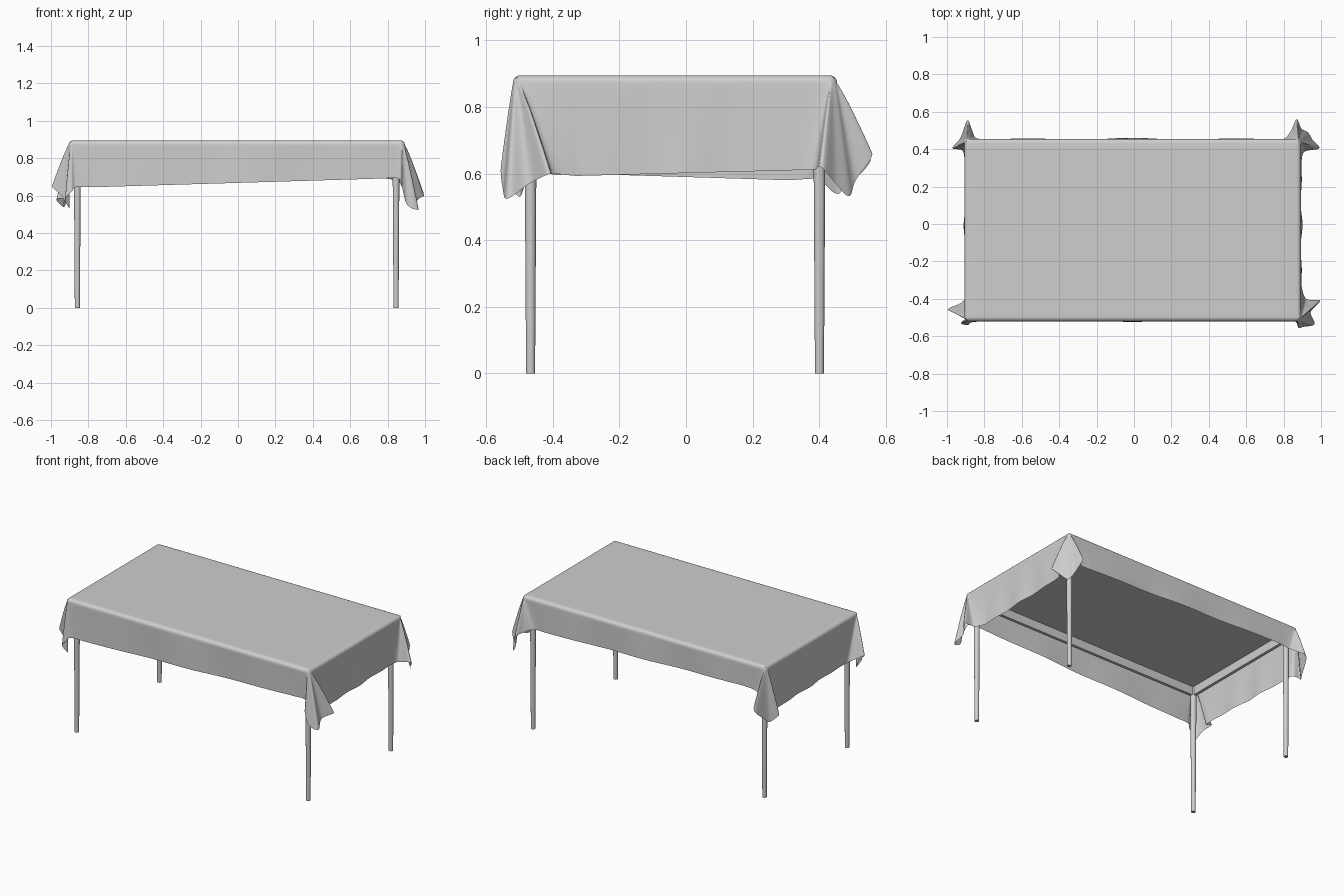
import bpy, bmesh, math
from mathutils import Vector

if "Cube" in bpy.data.objects:
    bpy.data.objects.remove(bpy.data.objects["Cube"])

CX, CY = -0.007, -0.033          # table centre
TOP = 0.895                      # cloth top height
HX, HY, R = 0.877, 0.465, 0.022  # flat part of cloth and edge rounding


def material(name, c):
    m = bpy.data.materials.new(name)
    m.diffuse_color = (c, c, c, 1)
    m.use_nodes = True
    m.node_tree.nodes["Principled BSDF"].inputs["Base Color"].default_value = m.diffuse_color
    return m


cloth_mat = material("light grey", 0.62)


def finish(bm, name, smooth):
    me = bpy.data.meshes.new(name)
    bmesh.ops.recalc_face_normals(bm, faces=bm.faces)
    bm.to_mesh(me)
    bm.free()
    ob = bpy.data.objects.new(name, me)
    bpy.context.collection.objects.link(ob)
    me.materials.append(cloth_mat)
    for p in me.polygons:
        p.use_smooth = smooth
    return ob


def box(name, x0, x1, y0, y1, z0, z1):
    bm = bmesh.new()
    bmesh.ops.create_cube(bm, size=1)
    for v in bm.verts:
        v.co = ((x0 + x1) / 2 + v.co.x * (x1 - x0),
                (y0 + y1) / 2 + v.co.y * (y1 - y0),
                (z0 + z1) / 2 + v.co.z * (z1 - z0))
    return finish(bm, name, False)


# Table top
box("table_top", CX - 0.89, CX + 0.89, CY - 0.478, CY + 0.478, 0.862, 0.889)

# Legs and apron rails
LX, LY = 0.852, 0.434
for sx, xn in ((-1, "left"), (1, "right")):
    for sy, yn in ((-1, "front"), (1, "back")):
        bm = bmesh.new()
        bmesh.ops.create_cone(bm, cap_ends=True, segments=24,
                              radius1=0.0135, radius2=0.019, depth=0.865)
        bmesh.ops.translate(bm, verts=bm.verts,
                            vec=(CX + sx * LX, CY + sy * LY, 0.4325))
        leg = finish(bm, f"{yn}_{xn}_leg", True)
        for e in leg.data.edges:
            a, b = (leg.data.vertices[i].co.z for i in e.vertices)
            e.use_edge_sharp = abs(a - b) < 1e-4
    x = CX + sx * LX
    box(f"{xn}_apron", x - 0.01, x + 0.01, CY - LY, CY + LY, 0.805, 0.864)
for sy, yn in ((-1, "front"), (1, "back")):
    y = CY + sy * LY
    box(f"{yn}_apron", CX - LX, CX + LX, y - 0.01, y + 0.01, 0.805, 0.864)

# Hem of the cloth at each corner, running counter-clockwise from above
CORNERS = [
    (1, -1, [(0.78, -0.515, 0.692), (0.86, -0.52, 0.69), (0.88, -0.555, 0.63),
             (0.905, -0.55, 0.55), (0.965, -0.535, 0.525), (0.945, -0.47, 0.57),
             (0.995, -0.41, 0.60), (0.92, -0.40, 0.60), (0.895, -0.33, 0.593)]),
    (1, 1, [(0.895, 0.32, 0.61), (0.91, 0.385, 0.612), (0.99, 0.405, 0.62),
            (0.955, 0.45, 0.57), (0.93, 0.49, 0.532), (0.895, 0.51, 0.58),
            (0.87, 0.56, 0.66), (0.84, 0.50, 0.68), (0.80, 0.455, 0.69),
            (0.72, 0.455, 0.692)]),
    (-1, 1, [(-0.74, 0.455, 0.73), (-0.84, 0.458, 0.72), (-0.865, 0.50, 0.69),
             (-0.89, 0.555, 0.64), (-0.92, 0.48, 0.56), (-0.935, 0.45, 0.54),
             (-0.97, 0.405, 0.58), (-0.915, 0.39, 0.585), (-0.905, 0.31, 0.58)]),
    (-1, -1, [(-0.905, -0.33, 0.60), (-0.91, -0.41, 0.60), (-0.995, -0.455, 0.65),
              (-0.945, -0.475, 0.60), (-0.90, -0.50, 0.53), (-0.925, -0.53, 0.58),
              (-0.89, -0.54, 0.62), (-0.865, -0.525, 0.645), (-0.78, -0.52, 0.645)]),
]


def catmull(p, i, t):
    a, b, c, d = p[max(i - 1, 0)], p[i], p[i + 1], p[min(i + 2, len(p) - 1)]
    return 0.5 * (2 * b + (c - a) * t + (2 * a - 5 * b + 4 * c - d) * t * t
                  + (3 * b - a - 3 * c + d) * t ** 3)


def on_rect(p):
    return Vector((min(max(p.x, CX - HX), CX + HX), min(max(p.y, CY - HY), CY + HY), 0))


# Each sample: point on the flat edge, outward direction, hem point
samples = []
STEP = 8
for k, (sx, sy, raw) in enumerate(CORNERS):
    pts = [Vector(p) for p in raw]
    corner = Vector((CX + sx * HX, CY + sy * HY, 0))
    n = len(pts) - 1
    ang0 = math.radians(-90 + 90 * k)
    for i in range(n):
        for j in range(STEP):
            s = i + j / STEP
            if s < 1:
                top = on_rect(pts[0]).lerp(corner, s)
            elif s > n - 1:
                top = corner.lerp(on_rect(pts[n]), s - n + 1)
            else:
                top = corner
            f = min(max((s - 1) / (n - 2), 0), 1)
            a = ang0 + f * math.pi / 2
            samples.append((top, Vector((math.cos(a), math.sin(a), 0)), catmull(pts, i, j / STEP)))
    # Straight skirt to the next corner, with faint ripples
    nxt = Vector(CORNERS[(k + 1) % 4][2][0])
    a = ang0 + math.pi / 2
    d = Vector((math.cos(a), math.sin(a), 0))
    m = 28
    for j in range(m):
        u = j / m
        hem = pts[n].lerp(nxt, u)
        top = on_rect(pts[n]).lerp(on_rect(nxt), u)
        hem = hem + d * 0.006 * math.sin(u * math.pi * 5) * math.sin(u * math.pi)
        samples.append((top, d, hem))

# Rings from the flat top, over the rounded edge, down to the hem
bm = bmesh.new()
ROUND, DROP = 5, 16
columns = []
for top, d, hem in samples:
    inner = Vector((CX + (top.x - CX) * 0.97, CY + (top.y - CY) * 0.95, TOP))
    col = [inner]
    for q in range(ROUND + 1):
        b = q / ROUND * math.pi / 2
        col.append(Vector((top.x, top.y, TOP - R)) + d * R * math.sin(b)
                   + Vector((0, 0, R * math.cos(b))))
    start = col[-1]
    for q in range(1, DROP + 1):
        t = q / DROP
        p = start.lerp(hem, t ** 0.88)
        p.z = start.z + (hem.z - start.z) * t
        col.append(p)
    columns.append([bm.verts.new(p) for p in col])
N = len(columns)
for i in range(N):
    a, b = columns[i], columns[(i + 1) % N]
    for q in range(len(a) - 1):
        bm.faces.new((a[q], a[q + 1], b[q + 1], b[q]))
bm.faces.new([c[0] for c in columns])
bmesh.ops.remove_doubles(bm, verts=bm.verts, dist=1e-5)
cloth = finish(bm, "tablecloth", True)
